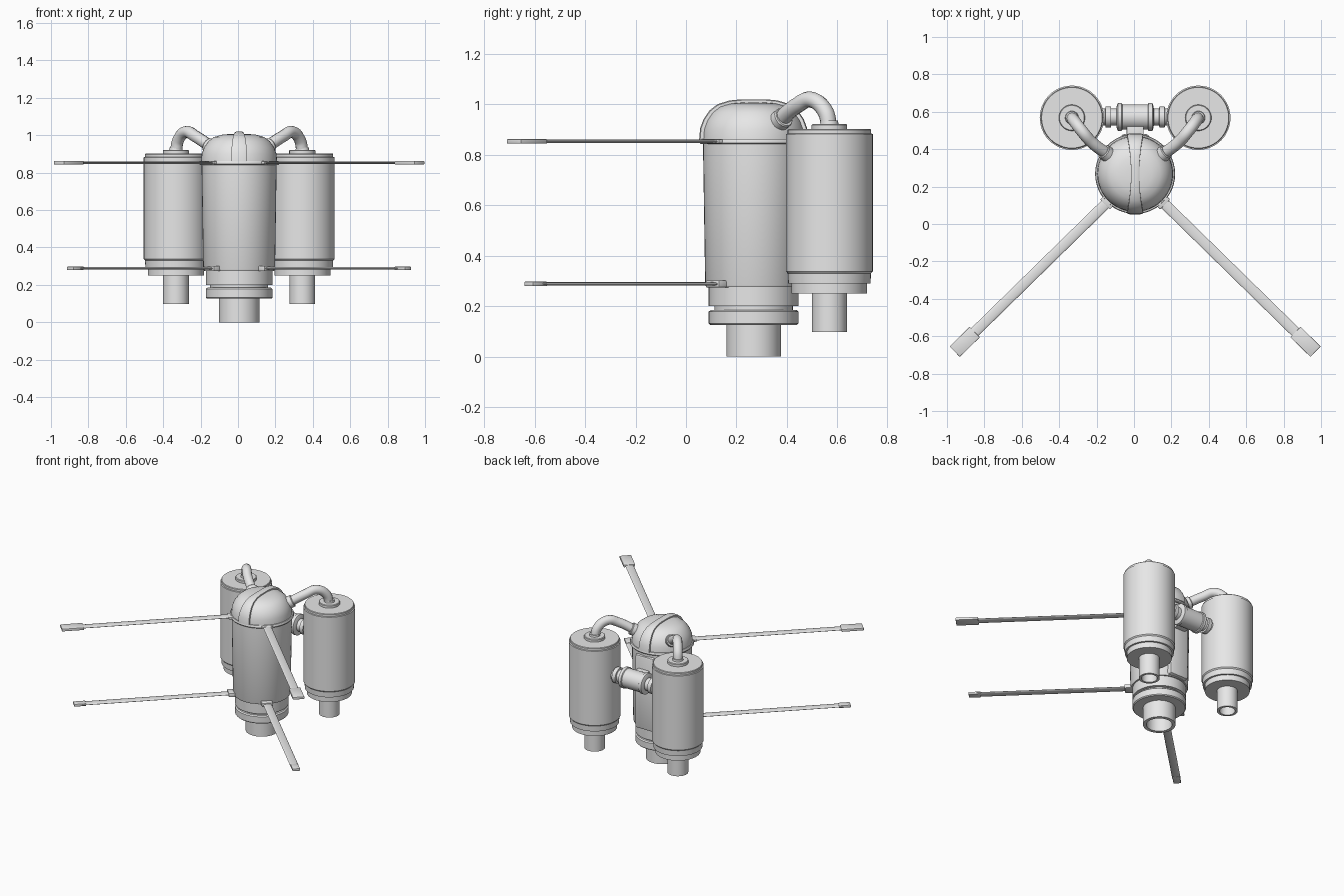
import bpy, bmesh, math
from mathutils import Vector, Matrix

if "Cube" in bpy.data.objects:
    bpy.data.objects.remove(bpy.data.objects["Cube"])

CX, BY = 0.006, 0.268          # centre line of the body
TX, TY = 0.338, 0.568          # tank offset and depth

grey = bpy.data.materials.new("light grey")
grey.diffuse_color = (0.8, 0.8, 0.8, 1)
grey.use_nodes = True
grey.node_tree.nodes["Principled BSDF"].inputs["Base Color"].default_value = grey.diffuse_color


def finish(name, bm, angle=35):
    bmesh.ops.recalc_face_normals(bm, faces=bm.faces[:])
    me = bpy.data.meshes.new(name)
    bm.to_mesh(me)
    bm.free()
    me.materials.append(grey)
    ob = bpy.data.objects.new(name, me)
    bpy.context.collection.objects.link(ob)
    bpy.ops.object.select_all(action='DESELECT')
    ob.select_set(True)
    bpy.context.view_layer.objects.active = ob
    bpy.ops.object.shade_smooth_by_angle(angle=math.radians(angle))
    return ob


def lathe(name, profile, loc, axis=(0, 0, 1), n=48, angle=35):
    """Spin (radius, height) points around an axis through loc."""
    bm = bmesh.new()
    pts = [bm.verts.new((r, 0, h)) for r, h in profile]
    edges = [bm.edges.new(p) for p in zip(pts, pts[1:])]
    bmesh.ops.spin(bm, geom=pts + edges, axis=(0, 0, 1), cent=(0, 0, 0),
                   angle=math.tau, steps=n)
    bmesh.ops.remove_doubles(bm, verts=bm.verts[:], dist=1e-5)
    rot = Vector((0, 0, 1)).rotation_difference(Vector(axis)).to_matrix().to_4x4()
    bm.transform(Matrix.Translation(loc) @ rot)
    return finish(name, bm, angle)


def box(name, loc, size, turn=0, bevel=0.004):
    bm = bmesh.new()
    bmesh.ops.create_cube(bm, size=1)
    bm.transform(Matrix.Diagonal((*size, 1)))
    bmesh.ops.bevel(bm, geom=bm.edges[:], offset=bevel, segments=2,
                    affect='EDGES', profile=0.5)
    bm.transform(Matrix.Translation(loc) @ Matrix.Rotation(turn, 4, 'Z'))
    return finish(name, bm)


def tube(name, points, radius):
    """Smooth pipe through the points."""
    cu = bpy.data.curves.new(name, 'CURVE')
    cu.dimensions = '3D'
    cu.bevel_depth, cu.bevel_resolution, cu.resolution_u = radius, 4, 8
    sp = cu.splines.new('BEZIER')
    sp.bezier_points.add(len(points) - 1)
    for b, p in zip(sp.bezier_points, points):
        b.co = p
        b.handle_left_type = b.handle_right_type = 'AUTO'
    tmp = bpy.data.objects.new(name, cu)
    bpy.context.collection.objects.link(tmp)
    bpy.context.view_layer.update()
    bm = bmesh.new()
    me = bpy.data.meshes.new_from_object(tmp)
    bm.from_mesh(me)
    bpy.data.objects.remove(tmp)
    bpy.data.meshes.remove(me)
    return finish(name, bm)


# Main body, lower collar and hollow nozzle
lathe("body", [(0, 0.275), (0.188, 0.275), (0.192, 0.285), (0.2, 0.8),
               (0.2, 0.85), (0, 0.85)], (CX, BY, 0))
lathe("lower_collar", [(0, 0.2), (0.178, 0.2), (0.178, 0.278), (0, 0.278)], (CX, BY, 0))
lathe("lower_ring", [(0.155, 0.205), (0.155, 0.185), (0.17, 0.185), (0.178, 0.178),
                     (0.178, 0.132), (0.172, 0.126), (0, 0.126)], (CX, BY, 0))
lathe("main_nozzle", [(0.108, 0.15), (0.108, 0.0), (0.085, 0.0), (0.085, 0.12),
                      (0, 0.12)], (CX, BY, 0))

# Dome with rim and a raised strap running front to back
dome = [(0.203, 0.858), (0.2, 0.9), (0.187, 0.935), (0.165, 0.967), (0.135, 0.99),
        (0.09, 1.003), (0.045, 1.007)]
lathe("dome", dome + [(0, 1.008)], (CX, BY, 0), angle=60)
lathe("dome_rim", [(0.19, 0.842), (0.21, 0.842), (0.214, 0.847), (0.214, 0.856),
                   (0.21, 0.862), (0.19, 0.862)], (CX, BY, 0))

bm = bmesh.new()
path = [(-r, z) for r, z in dome] + [(r, z) for r, z in reversed(dome)]
rows = []
for s, z in path:
    half = 0.022 + 0.02 * (abs(s) / 0.2) ** 2
    out = Vector((s, (z - 0.84) * 1.2)).normalized() * 0.013
    rows.append([bm.verts.new((CX + x, BY + s + out.x * k, z + out.y * k))
                 for x, k in ((-half, -2), (-half, 0.7), (-half * 0.7, 1),
                              (half * 0.7, 1), (half, 0.7), (half, -2))])
for a, b in zip(rows, rows[1:]):
    for i in range(6):
        bm.faces.new((a[i], a[(i + 1) % 6], b[(i + 1) % 6], b[i]))
bm.faces.new(rows[0])
bm.faces.new(rows[-1])
finish("dome_strap", bm, 40)

# Side tanks, feed pipes and arms, one set per side
for s, side in ((-1, "left"), (1, "right")):
    tank = (CX + s * TX, TY, 0)
    lathe(side + "_tank", [(0, 0.25), (0.15, 0.25), (0.15, 0.29), (0.163, 0.29),
                           (0.165, 0.33), (0.172, 0.338), (0.172, 0.882), (0.165, 0.884),
                           (0.165, 0.898), (0.162, 0.902), (0, 0.902)], tank)
    lathe(side + "_tank_cap", [(0.07, 0.895), (0.07, 0.918), (0.066, 0.922),
                               (0.036, 0.922), (0.034, 0.935), (0, 0.935)], tank)
    lathe(side + "_tank_nozzle", [(0.069, 0.26), (0.069, 0.098), (0.052, 0.098),
                                  (0.052, 0.2), (0, 0.2)], tank)

    # Arched feed pipe with a socket on the dome
    tube(side + "_feed_pipe",
         [(CX + s * 0.338, TY, 0.91), (CX + s * 0.325, 0.55, 0.975),
          (CX + s * 0.283, 0.495, 1.018), (CX + s * 0.235, 0.44, 0.995),
          (CX + s * 0.13, 0.36, 0.925)], 0.032)
    lathe(side + "_pipe_socket", [(0, -0.03), (0.042, -0.03), (0.042, 0.015),
                                  (0.038, 0.02), (0, 0.02)],
          (CX + s * 0.155, 0.378, 0.94), (s * 0.7, 0.55, 0.45), 24)

    # Flattened arms with mounting lugs and end plates
    d = Vector((s * 0.715, -0.7, 0)).normalized()
    turn = math.atan2(d.y, d.x)
    for level, z, length, tip in (("upper", 0.853, 1.0, 0.15), ("lower", 0.288, 0.985, 0.08)):
        start = Vector((CX + s * 0.15, 0.115, z))
        end = start + d * length
        bm = bmesh.new()
        bmesh.ops.create_cone(bm, cap_ends=True, segments=16, radius1=0.028,
                              radius2=0.028, depth=length + 0.03)
        bm.transform(Matrix.Translation((start + end) / 2) @ Matrix.Rotation(turn, 4, 'Z')
                     @ Matrix.Diagonal((1, 1, 0.25, 1))
                     @ Matrix.Rotation(math.pi / 2, 4, 'Y'))
        finish(f"{side}_{level}_arm", bm)
        box(f"{side}_{level}_end_plate", end + d * (tip / 2 - 0.01),
            (tip, 0.078 if level == "upper" else 0.05, 0.018), turn, 0.003)
        box(f"{side}_{level}_lug", start - d * 0.02,
            (0.07, 0.075, 0.016 if level == "upper" else 0.028), turn)

# Cross connector between the tanks
lathe("connector", [(0.045, -0.175), (0.045, -0.16), (0.056, -0.158), (0.056, -0.13),
                    (0.045, -0.128), (0.045, -0.1), (0.06, -0.098), (0.074, -0.092),
                    (0.074, -0.072), (0.068, -0.068), (0.068, 0.068), (0.074, 0.072),
                    (0.074, 0.092), (0.06, 0.098), (0.045, 0.1), (0.045, 0.128),
                    (0.056, 0.13), (0.056, 0.158), (0.045, 0.16), (0.045, 0.175)],
      (CX, TY + 0.004, 0.68), (1, 0, 0), 32)
box("connector_mount", (CX, 0.48, 0.68), (0.09, 0.1, 0.09))
box("back_plate", (CX, 0.445, 0.55), (0.15, 0.07, 0.54), 0, 0.015)
